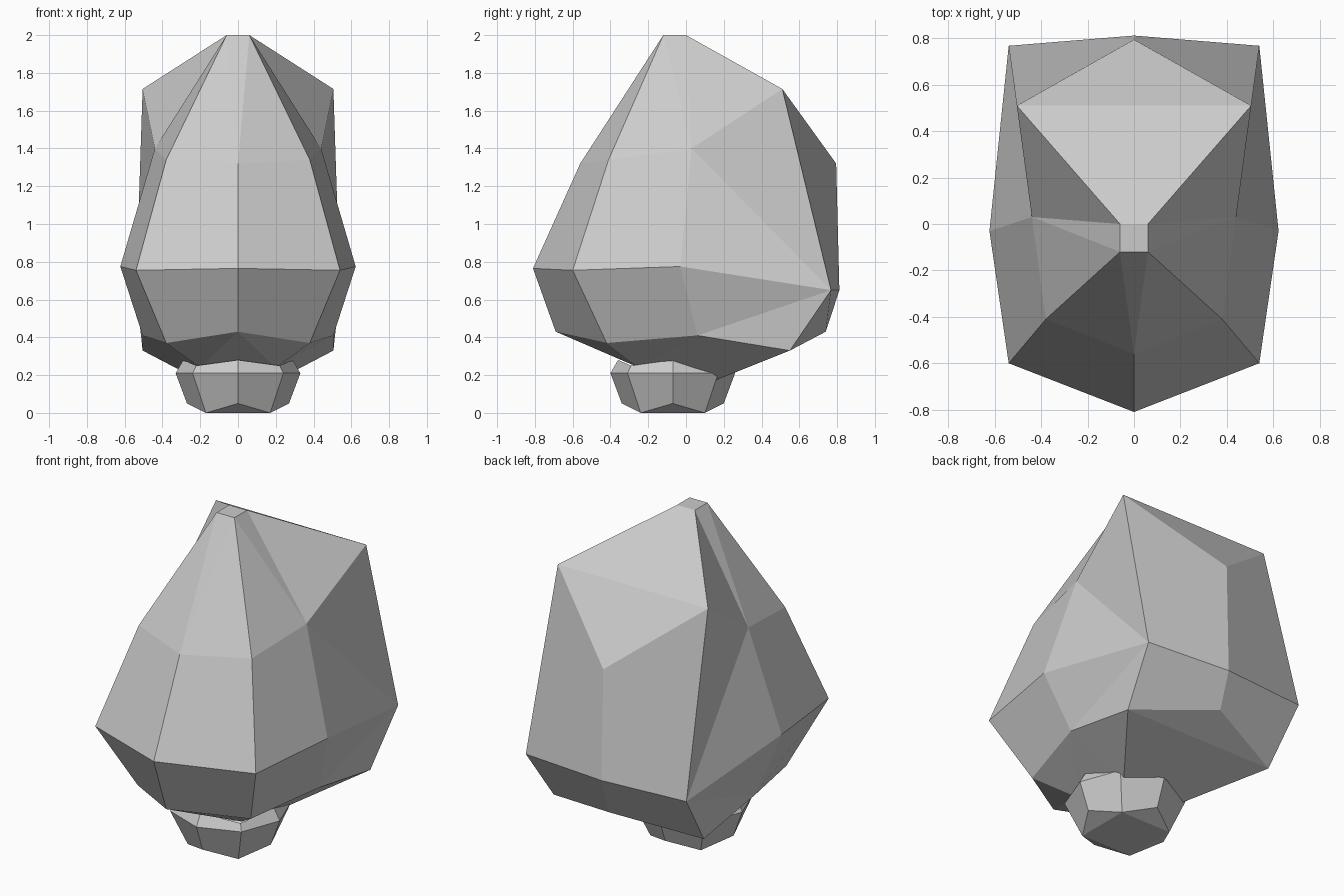
import bpy, bmesh
from math import sin, cos, pi, sqrt

if "Cube" in bpy.data.objects:
    bpy.data.objects.remove(bpy.data.objects["Cube"])


def build(name, verts, faces):
    bm = bmesh.new()
    vs = [bm.verts.new(v) for v in verts]
    for f in faces:
        bm.faces.new([vs[i] for i in f])
    bmesh.ops.remove_doubles(bm, verts=bm.verts, dist=0.0005)
    bmesh.ops.recalc_face_normals(bm, faces=bm.faces)
    me = bpy.data.meshes.new(name)
    bm.to_mesh(me)
    bm.free()
    ob = bpy.data.objects.new(name, me)
    bpy.context.collection.objects.link(ob)
    return ob


# Faceted body: half rings from front centre round to back centre
upper = [(0, -.56, 1.32), (.38, -.41, 1.34), (.44, .03, 1.40), (.505, .51, 1.715), (0, .795, 1.32)]
middle = [(0, -.81, .765), (.54, -.60, .755), (.623, -.03, .775), (.54, .768, .65), (0, .812, .65)]
lower = [(0, -.69, .43), (.38, -.42, .37), (.505, .06, .41), (.505, .55, .33), (0, .74, .43)]
tip = [(.06, -.12, 2), (.06, 0, 2)]
base = [(.20, -.25, .24), (.20, .15, .17)]
half = upper + middle + lower + tip + base
N = len(half)
verts = half + [(-x, y, z) for x, y, z in half]

side = []
for row in (0, 5):
    for i in range(4):
        a, b, c, d = row + i, row + i + 1, row + i + 6, row + i + 5
        if i == 2 and row == 0:
            side += [(a, b, c), (a, c, d)]
        elif i == 2:
            side += [(a, b, d), (b, c, d)]
        else:
            side.append((a, b, c, d))
centre = []
for r, e in ((0, 15), (10, 17)):      # closing facets at tip and base
    side += [(r, r + 1, e), (r + 1, r + 2, e), (r + 2, e + 1, e), (r + 2, r + 3, e + 1)]
    centre += [(r, e, e + N), (e, e + 1, e + 1 + N, e + N),
               (e + 1, r + 3, r + 3 + N, e + 1 + N)]
    centre.append((r + 3, r + 4, r + 3 + N))

# Weld the centre line by sharing indices on x = 0
shared = lambda i: i if half[i][0] == 0 else i + N
faces = side + [tuple(shared(i) for i in f) for f in side] + centre
build("faceted_body", verts, faces)

# Small eight-sided foot: side points and corner points alternate
rings = [(.27, .05, .17, 0), (.33, .21, .24, .21), (.29, .28, .22, .25)]
fv = []
for rs, zs, rc, zc in rings:
    for k in range(8):
        r, z = (rs, zs) if k % 2 == 0 else (rc * sqrt(2), zc)
        fv.append((r * cos(k * pi / 4), -.07 + r * sin(k * pi / 4), z))
ff = [(8 * j + k, 8 * j + (k + 1) % 8, 8 * j + 8 + (k + 1) % 8, 8 * j + 8 + k)
      for j in range(2) for k in range(8)]
ff += [((k - 1) % 8, k, k + 1) for k in range(0, 8, 2)]
ff.append((1, 3, 5, 7))
build("foot", fv, ff)
